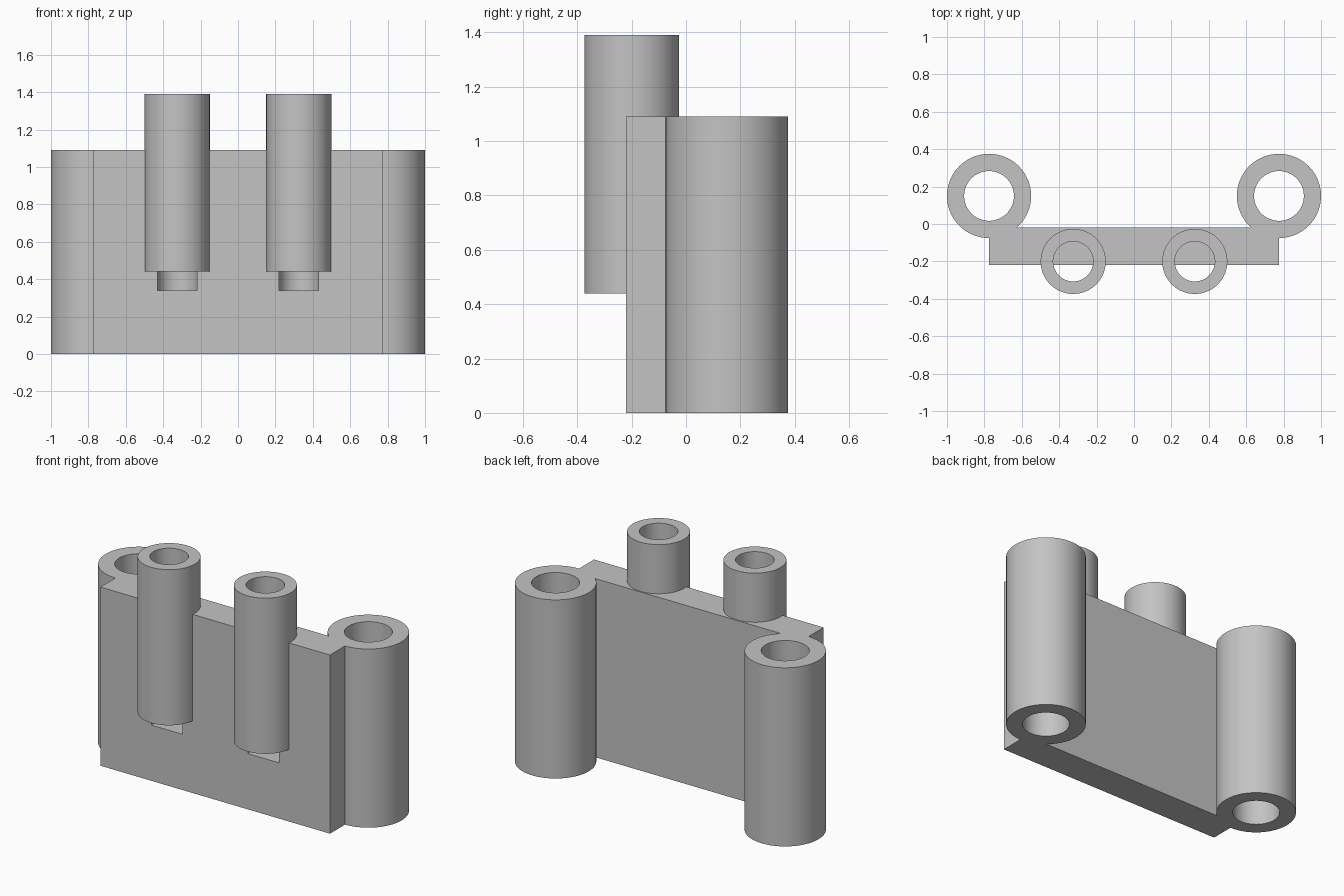
import bpy
import math

cube = bpy.data.objects.get("Cube")
if cube:
    bpy.data.objects.remove(cube, do_unlink=True)

HEIGHT = 1.09
PEG_Y, PEG_BOTTOM, PEG_TOP = -0.2, 0.44, 1.39
BORE_FLOOR = 0.34
POST_Y = 0.15

grey = bpy.data.materials.new("light_grey")
grey.use_nodes = True
grey.diffuse_color = (0.55, 0.55, 0.55, 1)
grey.node_tree.nodes["Principled BSDF"].inputs["Base Color"].default_value = (0.55, 0.55, 0.55, 1)


def cylinder(name, x, y, radius, bottom, top):
    bpy.ops.mesh.primitive_cylinder_add(vertices=96, radius=radius, depth=top - bottom,
                                        location=(x, y, (bottom + top) / 2))
    obj = bpy.context.object
    obj.name = name
    obj.data.materials.append(grey)
    return obj


def combine(target, tool, operation):
    mod = target.modifiers.new(tool.name, 'BOOLEAN')
    mod.operation = operation
    mod.solver = 'EXACT'
    mod.object = tool
    bpy.context.view_layer.objects.active = target
    bpy.ops.object.modifier_apply(modifier=mod.name)
    bpy.data.objects.remove(tool, do_unlink=True)


# Flat connecting plate
bpy.ops.mesh.primitive_cube_add(size=1, location=(0, -0.12, HEIGHT / 2))
bracket = bpy.context.object
bracket.name = "tube_bracket"
bracket.scale = (1.55, 0.2, HEIGHT)
bpy.ops.object.transform_apply(location=True, scale=True)
bracket.data.materials.append(grey)

# Rear corner tubes and raised front tubes
for side in (-1, 1):
    post_x, peg_x = side * 0.775, side * 0.325
    combine(bracket, cylinder("corner_tube", post_x, POST_Y, 0.225, 0, HEIGHT), 'UNION')
    combine(bracket, cylinder("front_tube", peg_x, PEG_Y, 0.174, PEG_BOTTOM, PEG_TOP), 'UNION')

# Bores: right through the corner tubes, and down to a ledge in the plate
for side in (-1, 1):
    post_x, peg_x = side * 0.775, side * 0.325
    combine(bracket, cylinder("corner_bore", post_x, POST_Y, 0.133, -0.1, HEIGHT + 0.1), 'DIFFERENCE')
    combine(bracket, cylinder("front_bore", peg_x, PEG_Y, 0.107, BORE_FLOOR, PEG_TOP + 0.1), 'DIFFERENCE')

bpy.ops.object.select_all(action='DESELECT')
bracket.select_set(True)
bpy.context.view_layer.objects.active = bracket
bpy.ops.object.shade_smooth_by_angle(angle=math.radians(30))
